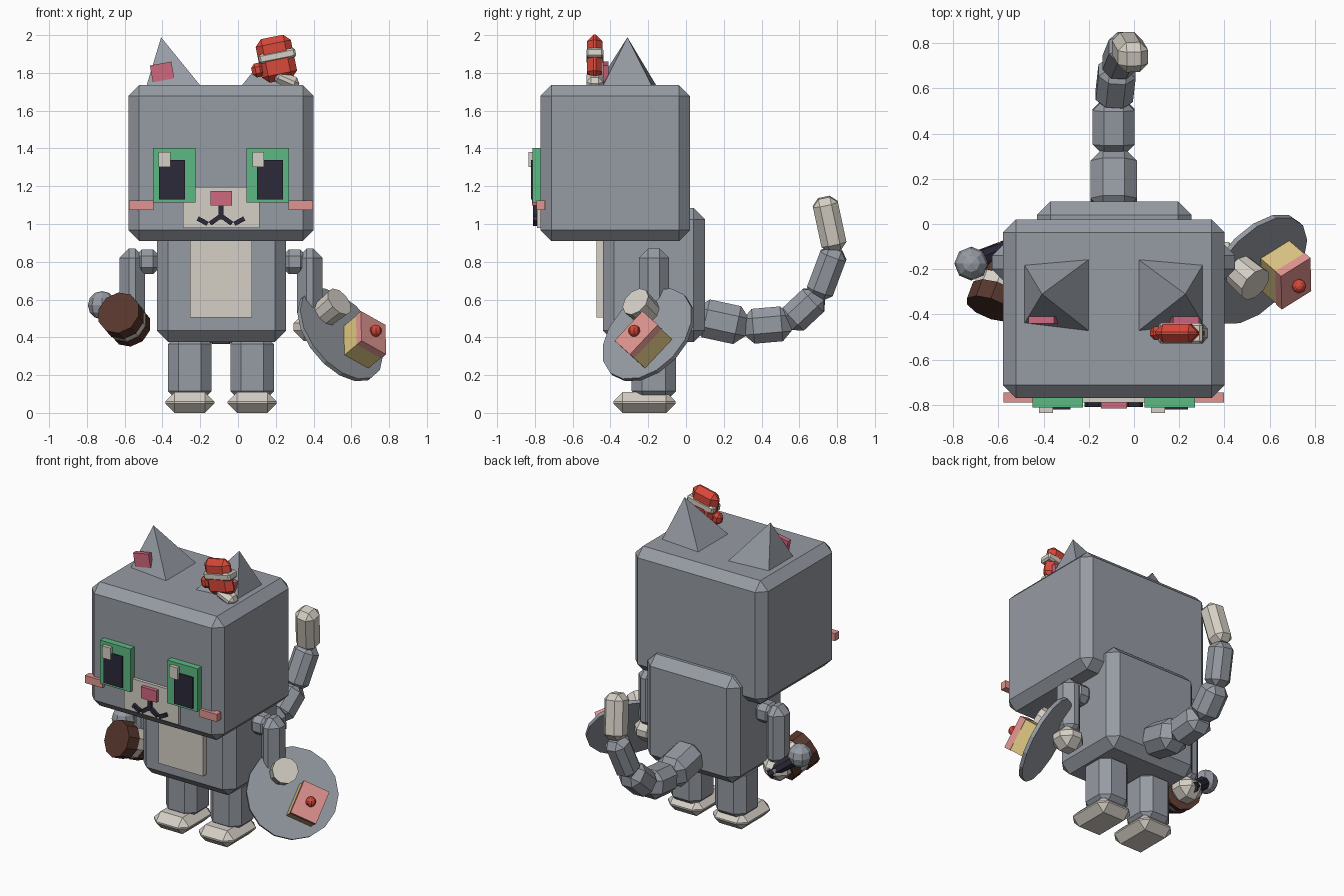
import bpy, bmesh, math
from mathutils import Vector, Matrix

if "Cube" in bpy.data.objects:
    bpy.data.objects.remove(bpy.data.objects["Cube"])

CX = -0.09  # symmetry plane of the body


def material(name, r, g, b):
    def lin(c):
        c /= 255
        return c / 12.92 if c <= 0.04045 else ((c + 0.055) / 1.055) ** 2.4
    m = bpy.data.materials.new(name)
    m.diffuse_color = (lin(r), lin(g), lin(b), 1)
    m.use_nodes = True
    m.node_tree.nodes["Principled BSDF"].inputs["Base Color"].default_value = m.diffuse_color
    return m


GREY = material("grey_fur", 150, 155, 163)
CREAM = material("cream", 213, 207, 197)
GREEN = material("green", 92, 184, 130)
NAVY = material("navy", 44, 42, 58)
PINK = material("rose_pink", 208, 104, 128)
SALMON = material("salmon", 224, 149, 144)
RED = material("red", 216, 72, 58)
BROWN = material("brown", 86, 54, 44)
TAN = material("tan", 220, 197, 130)


def finish(name, bm, mat, matrix=Matrix()):
    bmesh.ops.recalc_face_normals(bm, faces=bm.faces)
    me = bpy.data.meshes.new(name)
    bm.to_mesh(me)
    bm.free()
    me.materials.append(mat)
    ob = bpy.data.objects.new(name, me)
    ob.matrix_world = matrix
    bpy.context.collection.objects.link(ob)
    return ob


def block(name, mat, center, size, bevel=0.0, rot=Matrix()):
    """Box with chamfered edges."""
    bm = bmesh.new()
    bmesh.ops.create_cube(bm, size=1, matrix=Matrix.Diagonal((*size, 1)))
    if bevel:
        bmesh.ops.bevel(bm, geom=bm.edges[:], offset=bevel, segments=1,
                        profile=0.5, affect='EDGES')
    return finish(name, bm, mat, Matrix.Translation(center) @ rot.to_4x4())


def span(name, mat, x, y, z, bevel=0.0):
    """Box given by its ranges."""
    lo, hi = Vector((x[0], y[0], z[0])), Vector((x[1], y[1], z[1]))
    return block(name, mat, (lo + hi) / 2, hi - lo, bevel)


def aim(direction, side=(1, 0, 0)):
    """Rotation with local z along direction and local x near side."""
    z = Vector(direction).normalized()
    x = Vector(side)
    x = (x - z * x.dot(z)).normalized()
    return Matrix((x, z.cross(x), z)).transposed()


def rod(name, mat, a, b, r1, r2, sides, side=(1, 0, 0)):
    a, b = Vector(a), Vector(b)
    bm = bmesh.new()
    bmesh.ops.create_cone(bm, cap_ends=True, segments=sides, radius1=r1,
                          radius2=r2, depth=(b - a).length)
    return finish(name, bm, mat, Matrix.Translation((a + b) / 2) @ aim(b - a, side).to_4x4())


def ball(name, mat, center, r, u=8, v=6):
    bm = bmesh.new()
    bmesh.ops.create_uvsphere(bm, u_segments=u, v_segments=v, radius=r)
    return finish(name, bm, mat, Matrix.Translation(center))


def tilt(a):
    return Matrix.Rotation(a, 3, 'Y')


# Head, torso and belly patch
span("head", GREY, (-0.58, 0.40), (-0.77, 0.02), (0.91, 1.735), 0.057)
span("torso", GREY, (-0.43, 0.255), (-0.44, 0.10), (0.375, 1.085), 0.06)
span("belly_patch", CREAM, (-0.255, 0.075), (-0.475, -0.42), (0.505, 0.95))

# Paired parts
for s, tag in ((-1, "right"), (1, "left")):
    def X(d):
        return CX + s * d
    block(f"leg_{tag}", GREY, (X(0.165), -0.17, 0.24), (0.23, 0.235, 0.36), 0.055)
    block(f"foot_{tag}", CREAM, (X(0.165), -0.22, 0.055), (0.26, 0.33, 0.11), 0.05)
    block(f"shoulder_{tag}", GREY, (X(0.39), -0.17, 0.80), (0.13, 0.13, 0.13), 0.035)
    block(f"arm_{tag}", GREY, (X(0.47), -0.17, 0.675), (0.135, 0.16, 0.39), 0.05)
    block(f"paw_{tag}", CREAM, (X(0.475), -0.17, 0.455), (0.18, 0.18, 0.15), 0.055)
    # Ear: pyramid leaning outward
    bm = bmesh.new()
    base = [bm.verts.new((X(dx), y, 1.73)) for dx, y in
            ((0.395, -0.18), (0.395, -0.44), (0.107, -0.475), (0.107, -0.155))]
    tip = bm.verts.new((X(0.317), -0.31, 1.988))
    bm.faces.new(base)
    for i in range(4):
        bm.faces.new((base[i], base[(i + 1) % 4], tip))
    finish(f"ear_{tag}", bm, GREY)
    block(f"inner_ear_{tag}", PINK, (X(0.312), -0.425, 1.805), (0.115, 0.03, 0.09),
          0, tilt(s * 0.18))
    # Eye, pupil, glint, cheek
    ex = X(0.248)
    span(f"eye_{tag}", GREEN, (ex - 0.112, ex + 0.112), (-0.812, -0.76), (1.115, 1.403))
    px = X(0.26)
    span(f"pupil_{tag}", NAVY, (px - 0.069, px + 0.069), (-0.82, -0.80), (1.13, 1.34))
    span(f"eye_glint_{tag}", CREAM, (ex - 0.082, ex - 0.02), (-0.835, -0.805), (1.302, 1.382))
    block(f"cheek_{tag}", SALMON, (X(0.422), -0.768, 1.10), (0.13, 0.045, 0.05))
    # Mouth curve, one half
    block(f"mouth_inner_{tag}", NAVY, (X(0.03), -0.798, 1.022), (0.068, 0.022, 0.024),
          0, tilt(s * 0.62))
    block(f"mouth_outer_{tag}", NAVY, (X(0.097), -0.798, 1.015), (0.06, 0.022, 0.024),
          0, tilt(-s * 0.5))

# Muzzle
span("muzzle", CREAM, (-0.29, 0.115), (-0.79, -0.76), (0.98, 1.197))
span("nose", PINK, (-0.146, -0.032), (-0.815, -0.78), (1.098, 1.175))
span("mouth_line", NAVY, (-0.103, -0.077), (-0.809, -0.787), (1.025, 1.10))

# Tail: chain of chamfered blocks with a cream tip
path = [Vector(p) for p in ((-0.09, 0.06, 0.51), (-0.09, 0.315, 0.455), (-0.09, 0.545, 0.475),
                            (-0.072, 0.70, 0.62), (-0.035, 0.79, 0.86), (0.0, 0.73, 1.14))]
widths = (0.205, 0.185, 0.165, 0.145, 0.135)
for i, w in enumerate(widths):
    a, b = path[i], path[i + 1]
    extra = 0.02 if i < 4 else 0.0
    block(f"tail_{i + 1}", CREAM if i == 4 else GREY, (a + b) / 2,
          (w, w, (b - a).length + extra), w * 0.27, aim(b - a))

# Mitten clipped on one ear
R = tilt(-0.2)
block("mitten", RED, (0.203, -0.483, 1.875), (0.19, 0.082, 0.235), 0.035, R)
block("mitten_band", CREAM, (0.208, -0.483, 1.89), (0.198, 0.09, 0.05), 0.01, R)
block("mitten_thumb", RED, (0.105, -0.483, 1.815), (0.065, 0.06, 0.075), 0.02, R)
block("mitten_cuff", CREAM, (0.257, -0.483, 1.762), (0.14, 0.09, 0.07), 0.025, tilt(0.42))

# Tilted plate with a cup and a cake
N = Vector((0.64, -0.55, 0.53)).normalized()
E = Vector((0.77, 0.476, -0.428))
P = Vector((0.54, -0.20, 0.413))
rod("plate", GREY, P - N * 0.012, P + N * 0.012, 0.285, 0.285, 16, E)
cup = Vector((0.505, -0.24, 0.563))
rod("cup", CREAM, cup - N * 0.065, cup + N * 0.05, 0.075, 0.082, 10, E)
cherry = Vector((0.73, -0.275, 0.435))
F = aim(N, E)
block("cake_sponge", TAN, cherry - N * 0.112, (0.165, 0.21, 0.11), 0, F)
block("cake_icing", SALMON, cherry - N * 0.04, (0.17, 0.215, 0.04), 0, F)
ball("cherry", RED, cherry, 0.032)

# Banded drum held in the other paw
A, B = Vector((-0.633, -0.375, 0.53)), Vector((-0.568, -0.20, 0.455))
for name, mat, t0, t1, r in (("drum_front", BROWN, 0, 0.42, 0.117), ("drum_band", CREAM, 0.42, 0.68, 0.11),
                             ("drum_back", BROWN, 0.68, 1, 0.113)):
    rod(name, mat, A.lerp(B, t0), A.lerp(B, t1), r, r, 10)

# Microphone
rod("microphone_handle", NAVY, (-0.55, -0.10, 0.435), (-0.71, -0.17, 0.56), 0.036, 0.045, 8)
ball("microphone_head", GREY, (-0.72, -0.175, 0.57), 0.075)
